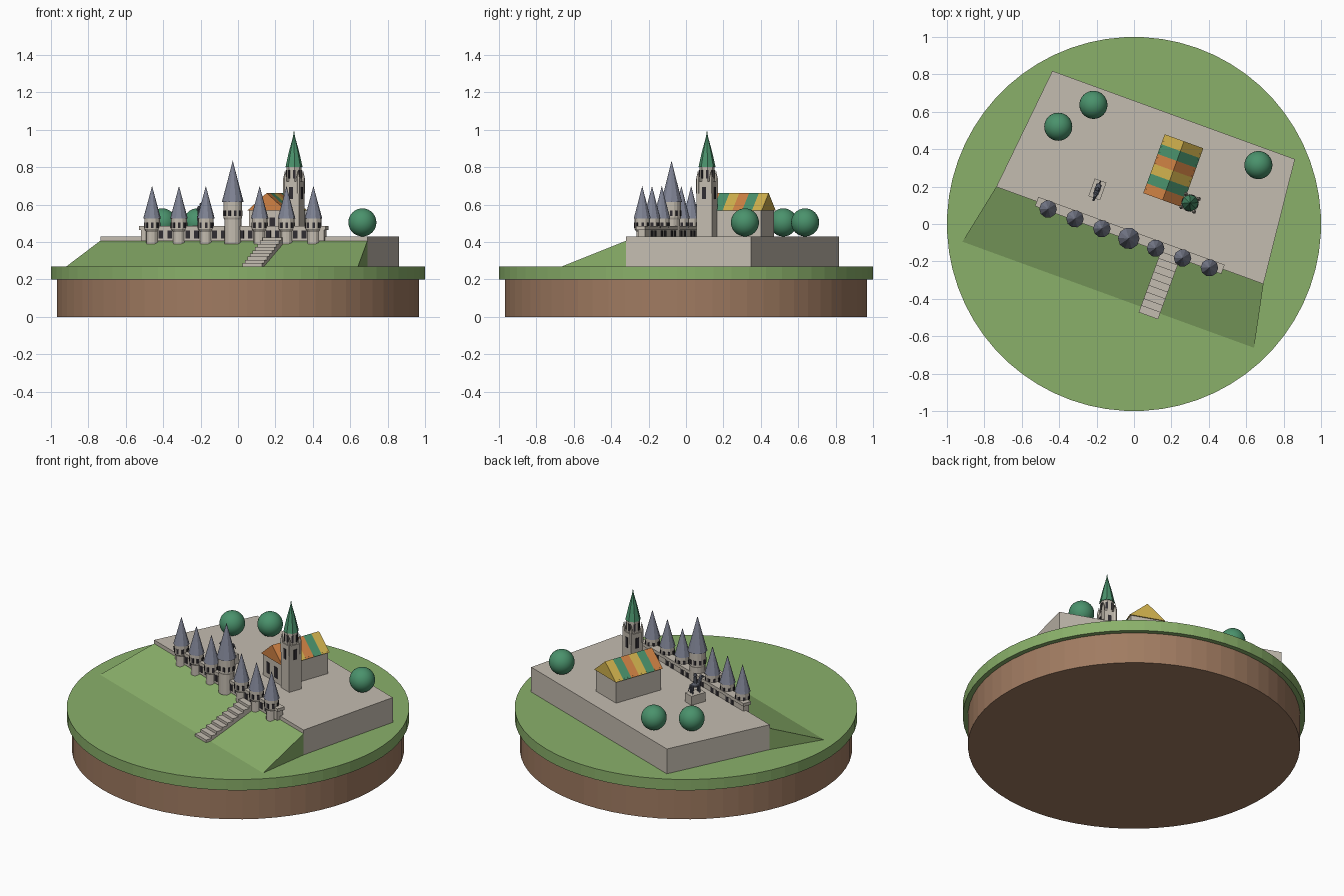
import bpy, bmesh, math
from mathutils import Matrix, Vector

if "Cube" in bpy.data.objects:
    bpy.data.objects.remove(bpy.data.objects["Cube"])

TURN = Matrix.Rotation(math.radians(-20), 4, 'Z')   # hilltop is turned on the disc


def material(name, rgb):
    lin = [((c / 255 + 0.055) / 1.055) ** 2.4 for c in rgb] + [1]
    m = bpy.data.materials.new(name)
    m.use_nodes = True
    m.diffuse_color = lin
    m.node_tree.nodes["Principled BSDF"].inputs["Base Color"].default_value = lin
    return m


EARTH = material("earth brown", (160, 123, 97))
GRASS = material("grass green", (138, 176, 106))
STONE = material("pale stone", (196, 188, 176))
SLATE = material("slate grey", (127, 131, 148))
DARK = material("dark opening", (48, 45, 50))
LEAF = material("leaf green", (74, 146, 108))
YELLOW = material("yellow tile", (210, 178, 78))
ORANGE = material("orange tile", (208, 130, 68))
BRONZE = material("statue grey", (96, 100, 112))


def finish(name, bm, mat, turned=True):
    if turned:
        bm.transform(TURN)
    bmesh.ops.recalc_face_normals(bm, faces=bm.faces)
    me = bpy.data.meshes.new(name)
    bm.to_mesh(me)
    bm.free()
    me.materials.append(mat)
    ob = bpy.data.objects.new(name, me)
    bpy.context.collection.objects.link(ob)
    return ob


def add_box(bm, u, v, z, su, sv, sz, angle=0):
    """Box standing on height z, optionally spun about its own centre."""
    m = (Matrix.Translation((u, v, z + sz / 2)) @ Matrix.Rotation(angle, 4, 'Z')
         @ Matrix.Diagonal((su, sv, sz, 1)))
    bmesh.ops.create_cube(bm, size=1, matrix=m)


def add_lathe(bm, u, v, profile, sides):
    """Stack of rings (radius, height); a zero radius makes a point."""
    rings = []
    for r, z in profile:
        if r == 0:
            rings.append([bm.verts.new((u, v, z))] * sides)
        else:
            rings.append([bm.verts.new((u + r * math.cos(a), v + r * math.sin(a), z))
                          for a in (math.tau * (i + 0.5) / sides for i in range(sides))])
    for low, high in zip(rings, rings[1:]):
        for i in range(sides):
            j = (i + 1) % sides
            bm.faces.new(list(dict.fromkeys((low[i], low[j], high[j], high[i]))))
    for ring in (rings[0], rings[-1]):
        if ring[0] is not ring[1]:
            bm.faces.new(ring)


def add_prism(bm, lower, upper):
    """Solid between two matching outlines."""
    a = [bm.verts.new(p) for p in lower]
    b = [bm.verts.new(p) for p in upper]
    bm.faces.new(a)
    bm.faces.new(b)
    for i in range(len(a)):
        j = (i + 1) % len(a)
        bm.faces.new((a[i], a[j], b[j], b[i]))


def add_rod(bm, start, end, r1, r2):
    a, b = Vector(start), Vector(end)
    d = b - a
    m = Matrix.Translation((a + b) / 2) @ d.to_track_quat('Z', 'Y').to_matrix().to_4x4()
    bmesh.ops.create_cone(bm, cap_ends=True, segments=8, radius1=r1, radius2=r2,
                          depth=d.length, matrix=m)


def add_windows(bm, u, v, r, z, w, h, count):
    for i in range(count):
        a = math.tau * (i + 0.5) / count
        add_box(bm, u + r * math.cos(a), v + r * math.sin(a), z, 0.006, w, h, a)


# Round ground
bm = bmesh.new()
add_lathe(bm, 0, 0, [(0.97, 0), (0.97, 0.2)], 64)
finish("earth_base", bm, EARTH, False)
bm = bmesh.new()
add_lathe(bm, 0, 0, [(1, 0.2), (1, 0.27)], 64)
finish("grass_disc", bm, GRASS, False)

# Stone terrace and grass bank
outline = [(-0.76, -0.065), (0.76, -0.065), (0.69, 0.62), (-0.69, 0.62)]
bm = bmesh.new()
add_prism(bm, [(x, y, 0.265) for x, y in outline], [(x, y, 0.43) for x, y in outline])
finish("terrace", bm, STONE)
bm = bmesh.new()
add_prism(bm, *[[(s * 0.83, -0.405, 0.269), (s * 0.76, -0.064, 0.269),
                 (s * 0.76, -0.064, 0.407)] for s in (-1, 1)])
finish("grass_bank", bm, GRASS)

# Stairs
STEPS = 9
bm = bmesh.new()
run, rise = 0.345 / STEPS, 0.155 / STEPS
for i in range(STEPS):
    low = 0.265 + max(0, i - 2) * rise
    add_box(bm, 0.24, -0.435 + (i + 0.5) * run, low, 0.11, run,
            0.27 + (i + 1) * rise - low)
finish("stairs", bm, STONE)

# Curtain wall with coping and openings
ROW, GAP = -0.082, 0.153
bm = bmesh.new()
add_box(bm, 0, -0.065, 0.405, 1.04, 0.04, 0.065)
add_box(bm, 0, -0.065, 0.465, 1.06, 0.052, 0.02)
finish("curtain_wall", bm, STONE)
bm = bmesh.new()
for i in range(-3, 3):
    for s in (-1, 1):
        add_box(bm, (i + 0.5) * GAP + s * 0.025, -0.065, 0.42, 0.026, 0.046, 0.042)
finish("wall_openings", bm, DARK)

# Row of round towers
bodies, roofs, slots = bmesh.new(), bmesh.new(), bmesh.new()
for i in range(-3, 4):
    u = i * GAP
    if i == 0:
        add_lathe(bodies, u, ROW, [(0.046, 0.39), (0.046, 0.52), (0.05, 0.53), (0.05, 0.62)], 16)
        add_lathe(roofs, u, ROW, [(0.058, 0.615), (0.03, 0.72), (0, 0.835)], 10)
        add_windows(slots, u, ROW, 0.049, 0.54, 0.014, 0.028, 10)
    else:
        add_lathe(bodies, u, ROW, [(0.032, 0.39), (0.032, 0.455), (0.042, 0.47), (0.042, 0.53)], 12)
        add_lathe(roofs, u, ROW, [(0.047, 0.527), (0.024, 0.61), (0, 0.7)], 10)
        add_windows(slots, u, ROW, 0.041, 0.475, 0.014, 0.03, 8)
finish("wall_towers", bodies, STONE)
finish("wall_tower_roofs", roofs, SLATE)
finish("wall_tower_windows", slots, DARK)

# Hall with striped roof
bm = bmesh.new()
add_box(bm, 0.1, 0.34, 0.425, 0.204, 0.32, 0.15)
finish("hall_walls", bm, STONE)
bm = bmesh.new()
for u in (0.05, 0.13):
    add_box(bm, u, 0.18, 0.46, 0.03, 0.006, 0.07)
finish("hall_windows", bm, DARK)
band = 0.335 / 6
for i in range(6):
    colour = (ORANGE, LEAF, YELLOW)[i % 3]
    bm = bmesh.new()
    add_prism(bm, *[[(-0.01, y, 0.568), (0.21, y, 0.568), (0.1, y, 0.662)]
                    for y in (0.172 + i * band, 0.172 + (i + 1) * band)])
    finish("hall_roof_band_%d" % (i + 1), bm, colour)

# Square bell tower with pinnacles and spire
TU, TV = 0.243, 0.208
bm = bmesh.new()
add_box(bm, TU, TV, 0.425, 0.086, 0.086, 0.3)
add_lathe(bm, TU, TV, [(0.041, 0.72), (0.041, 0.805)], 8)
for su in (-1, 1):
    for sv in (-1, 1):
        add_lathe(bm, TU + su * 0.037, TV + sv * 0.037,
                  [(0.011, 0.66), (0.011, 0.74), (0, 0.785)], 6)
finish("bell_tower", bm, STONE)
bm = bmesh.new()
add_windows(bm, TU, TV, 0.039, 0.74, 0.012, 0.045, 8)
for k in range(4):
    a = k * math.pi / 2
    add_box(bm, TU + 0.043 * math.cos(a), TV + 0.043 * math.sin(a), 0.63, 0.006, 0.022, 0.065, a)
finish("bell_tower_windows", bm, DARK)
bm = bmesh.new()
add_lathe(bm, TU, TV, [(0.046, 0.8), (0.028, 0.88), (0.005, 0.965), (0, 1.0)], 8)
finish("spire", bm, LEAF)

# Statue of a horse and rider on a plinth
SU, SV = -0.247, 0.107
bm = bmesh.new()
add_box(bm, SU, SV, 0.425, 0.066, 0.1, 0.063)
finish("plinth", bm, STONE)
bm = bmesh.new()
bmesh.ops.create_uvsphere(bm, u_segments=12, v_segments=8, radius=1, matrix=Matrix.Translation(
    (SU, SV, 0.538)) @ Matrix.Diagonal((0.016, 0.036, 0.017, 1)))
for s in (-1, 1):
    for y in (-0.024, 0.024):
        add_rod(bm, (SU + s * 0.009, SV + y, 0.486), (SU + s * 0.009, SV + y, 0.54), 0.005, 0.007)
add_rod(bm, (SU, SV - 0.024, 0.54), (SU, SV - 0.044, 0.583), 0.012, 0.008)
add_rod(bm, (SU, SV - 0.036, 0.586), (SU, SV - 0.064, 0.572), 0.009, 0.005)
add_rod(bm, (SU, SV + 0.032, 0.545), (SU, SV + 0.05, 0.51), 0.006, 0.002)
add_rod(bm, (SU, SV, 0.545), (SU, SV, 0.59), 0.013, 0.01)
bmesh.ops.create_icosphere(bm, subdivisions=2, radius=0.011,
                           matrix=Matrix.Translation((SU, SV, 0.6)))
finish("statue", bm, BRONZE)

# Round trees
bm = bmesh.new()
for x, y in ((-0.217, 0.637), (-0.405, 0.52), (0.665, 0.315)):
    bmesh.ops.create_uvsphere(bm, u_segments=32, v_segments=16, radius=0.075,
                              matrix=Matrix.Translation((x, y, 0.505)))
trees = finish("trees", bm, LEAF, False)
for face in trees.data.polygons:
    face.use_smooth = True
